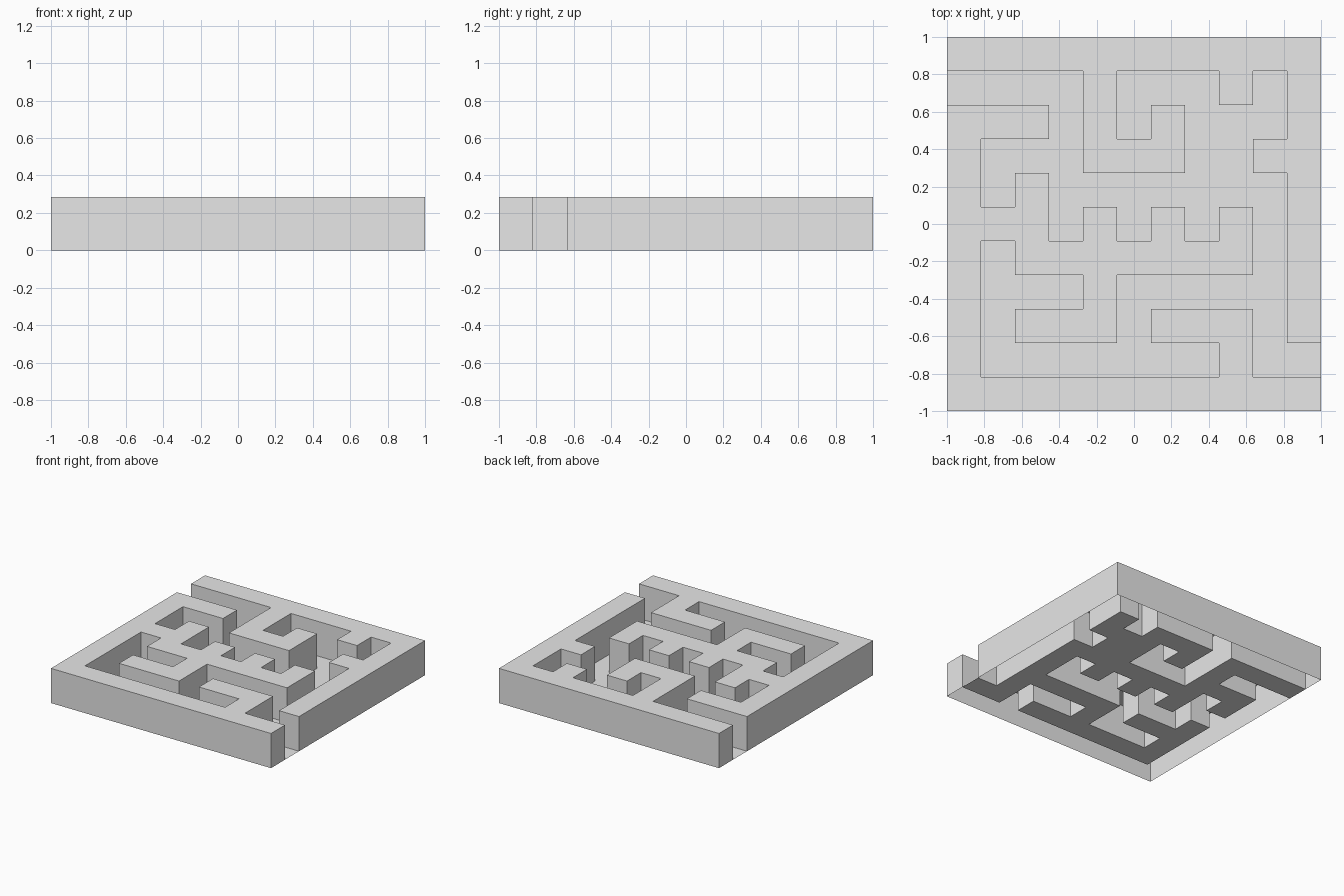
import bpy
import bmesh
import math

cube = bpy.data.objects.get("Cube")
if cube:
    bpy.data.objects.remove(cube, do_unlink=True)

# Floor plan from back to front: "#" is wall, "." is corridor
PLAN = [
    "###########",
    "....#...#.#",
    "###.#.#...#",
    "#...###..##",
    "#.#.......#",
    "###.#.#.#.#",
    "#.#######.#",
    "#...#.....#",
    "#.###.###.#",
    "#.......#..",
    "###########",
]
COUNT = len(PLAN)
CELL = 2 / COUNT
HEIGHT = 0.285


def is_wall(col, row):
    return 0 <= col < COUNT and 0 <= row < COUNT and PLAN[row][col] == "#"


def corners(col, row, z):
    """Counter-clockwise corners of one cell, starting front left."""
    x0, y1 = -1 + col * CELL, 1 - row * CELL
    x1, y0 = x0 + CELL, y1 - CELL
    return [(x0, y0, z), (x1, y0, z), (x1, y1, z), (x0, y1, z)]


# One open-bottomed shell: raised wall tops, corridor floor, upright sides
bm = bmesh.new()


def add_face(points):
    bm.faces.new([bm.verts.new(p) for p in points])


# Neighbours across the front, right, back and left edge of a cell
SIDES = [(0, 1), (1, 0), (0, -1), (-1, 0)]

for row in range(COUNT):
    for col in range(COUNT):
        low, high = corners(col, row, 0), corners(col, row, HEIGHT)
        if not is_wall(col, row):
            add_face(low)
            continue
        add_face(high)
        for k, (dc, dr) in enumerate(SIDES):
            if not is_wall(col + dc, row + dr):
                n = (k + 1) % 4
                add_face([low[k], low[n], high[n], high[k]])

# Weld the cells and merge coplanar faces into clean large ones
bmesh.ops.remove_doubles(bm, verts=bm.verts[:], dist=0.001)
bmesh.ops.dissolve_limit(bm, angle_limit=math.radians(1),
                         verts=bm.verts[:], edges=bm.edges[:])

mesh = bpy.data.meshes.new("maze_walls")
bm.to_mesh(mesh)
bm.free()

# Single plain grey
grey = bpy.data.materials.new("light_grey")
grey.use_nodes = True
color = (0.8, 0.8, 0.8, 1)
grey.diffuse_color = color
grey.node_tree.nodes["Principled BSDF"].inputs["Base Color"].default_value = color
mesh.materials.append(grey)

maze = bpy.data.objects.new("maze_walls", mesh)
bpy.context.collection.objects.link(maze)
